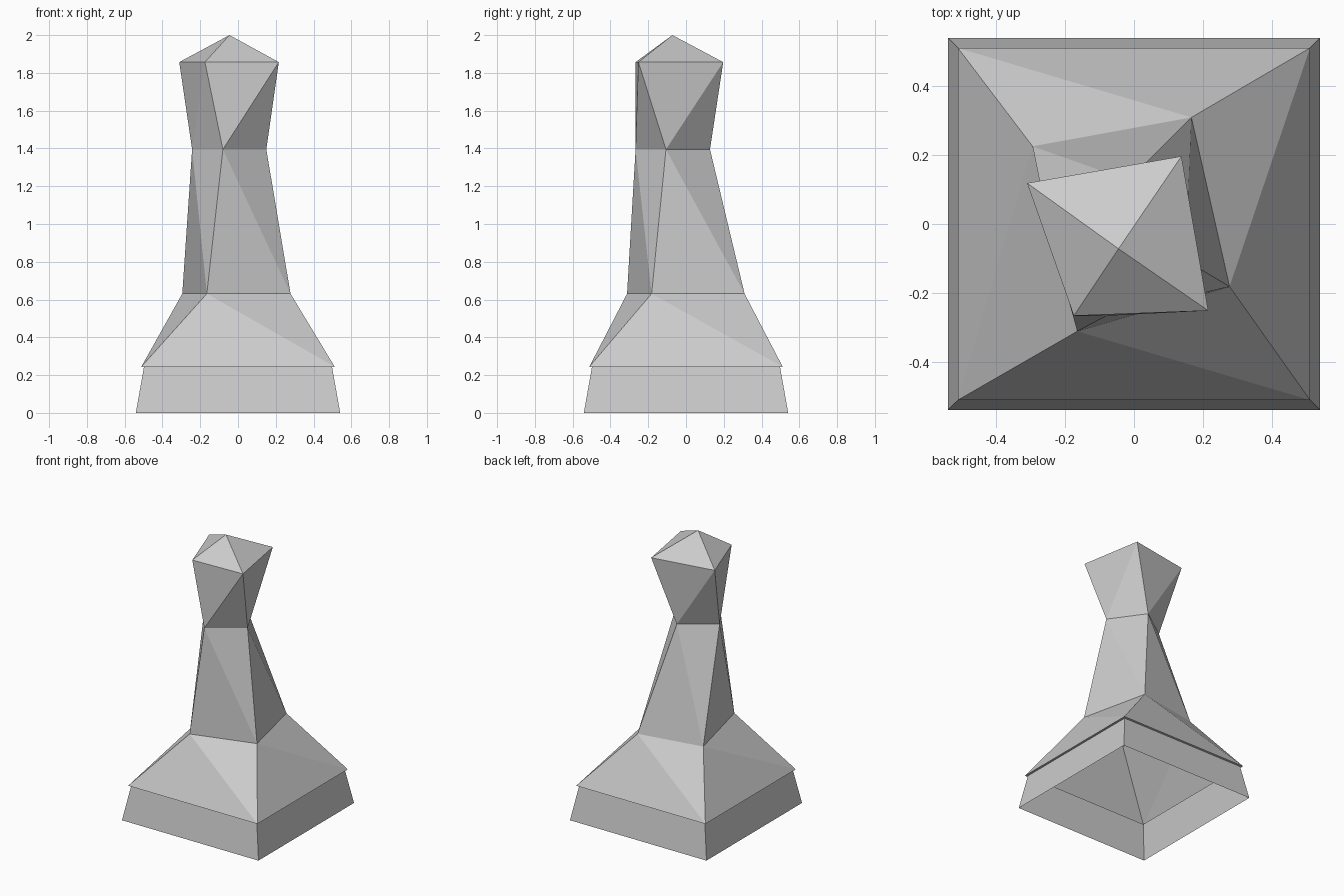
import bpy, bmesh

if "Cube" in bpy.data.objects:
    bpy.data.objects.remove(bpy.data.objects["Cube"])


def square(half):
    return [(-half, -half), (half, -half), (half, half), (-half, half)]


# Four-sided cross-sections: (outline, height), each slightly twisted
foot = (square(0.541), 0.0)
foot_top = (square(0.498), 0.242)
ledge = (square(0.512), 0.244)
waist = ([(-0.165, -0.312), (0.278, -0.182), (0.167, 0.31), (-0.295, 0.226)], 0.631)
neck = ([(-0.08, -0.267), (0.15, -0.106), (-0.016, 0.127), (-0.243, -0.034)], 1.395)
crown = ([(-0.175, -0.267), (0.216, -0.252), (0.138, 0.197), (-0.311, 0.119)], 1.857)


def loft(name, sections, diagonal=0, apex=None):
    """Skin sections; diagonal 1 falls to the next lower corner, -1 rises to the next upper."""
    bm = bmesh.new()
    rings = [[bm.verts.new((x, y, z)) for x, y in pts] for pts, z in sections]
    for low, high in zip(rings, rings[1:]):
        for i in range(4):
            j = (i + 1) % 4
            a, b, c, d = low[i], low[j], high[j], high[i]
            if diagonal == 0:
                faces = [(a, b, c, d)]
            elif diagonal == 1:
                faces = [(a, b, d), (b, c, d)]
            else:
                faces = [(a, b, c), (a, c, d)]
            for f in faces:
                bm.faces.new(f)
    if apex:
        tip = bm.verts.new(apex)
        for i in range(4):
            bm.faces.new((rings[-1][i], rings[-1][(i + 1) % 4], tip))
    mesh = bpy.data.meshes.new(name)
    bm.to_mesh(mesh)
    bm.free()
    obj = bpy.data.objects.new(name, mesh)
    bpy.context.collection.objects.link(obj)
    return obj


# Open-bottomed plinth with a thin overhanging ledge
loft("plinth", [foot, foot_top, ledge])
# Sloping skirt and tapering stem
loft("skirt", [ledge, waist], diagonal=1)
loft("stem", [waist, neck], diagonal=1)
# Flared faceted head closed by a low pyramid
loft("head", [neck, crown], diagonal=-1, apex=(-0.045, -0.072, 2.0))
